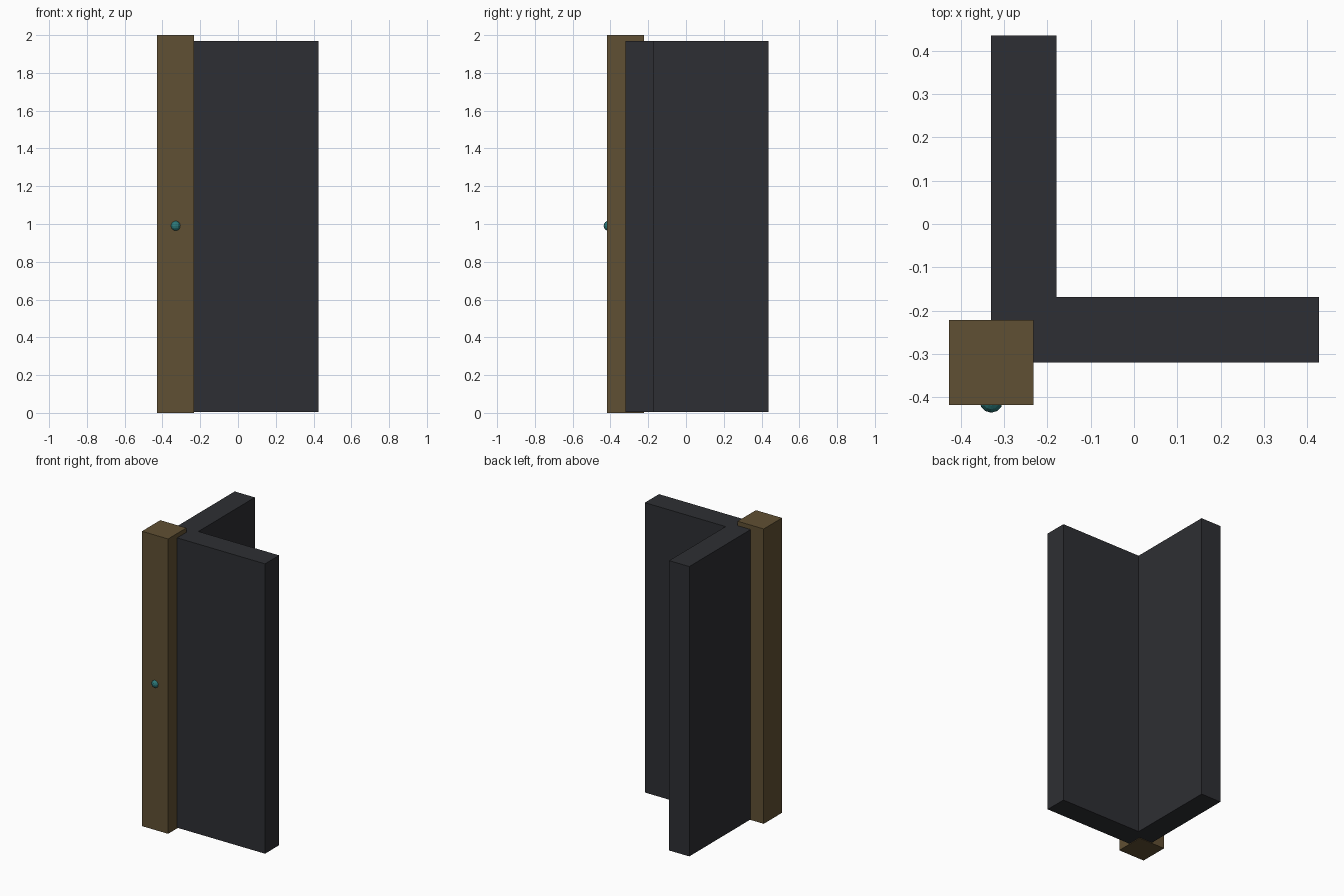
import bpy, bmesh

if "Cube" in bpy.data.objects:
    bpy.data.objects.remove(bpy.data.objects["Cube"])


def material(name, rgb):
    m = bpy.data.materials.new(name)
    m.diffuse_color = (*rgb, 1.0)
    m.use_nodes = True
    m.node_tree.nodes["Principled BSDF"].inputs["Base Color"].default_value = m.diffuse_color
    return m


def add_object(name, bm, mat):
    bmesh.ops.recalc_face_normals(bm, faces=bm.faces)
    mesh = bpy.data.meshes.new(name)
    bm.to_mesh(mesh)
    bm.free()
    mesh.materials.append(mat)
    obj = bpy.data.objects.new(name, mesh)
    bpy.context.collection.objects.link(obj)
    return obj


def prism(name, outline, z0, z1, mat):
    bm = bmesh.new()
    face = bm.faces.new([bm.verts.new((x, y, z0)) for x, y in outline])
    top = bmesh.ops.extrude_face_region(bm, geom=[face], use_keep_orig=True)
    verts = [g for g in top["geom"] if isinstance(g, bmesh.types.BMVert)]
    bmesh.ops.translate(bm, verts=verts, vec=(0, 0, z1 - z0))
    return add_object(name, bm, mat)


wood = material("brown_wood", (0.118, 0.080, 0.033))
dark = material("dark_panel", (0.027, 0.028, 0.033))
teal = material("teal_knob", (0.025, 0.19, 0.19))

# L-shaped wall, its outer corner sits in the middle of the post
wall = [(-0.33, -0.32), (0.427, -0.32), (0.427, -0.169),
        (-0.179, -0.169), (-0.179, 0.436), (-0.33, 0.436)]
prism("corner_wall", wall, 0.004, 1.97, dark)

# Square corner post
post = [(-0.428, -0.418), (-0.232, -0.418), (-0.232, -0.222), (-0.428, -0.222)]
prism("corner_post", post, 0.0, 2.0, wood)

# Small round knob half sunk in the post front
bm = bmesh.new()
bmesh.ops.create_uvsphere(bm, u_segments=12, v_segments=8, radius=0.027)
knob = add_object("knob", bm, teal)
knob.location = (-0.33, -0.409, 0.99)
